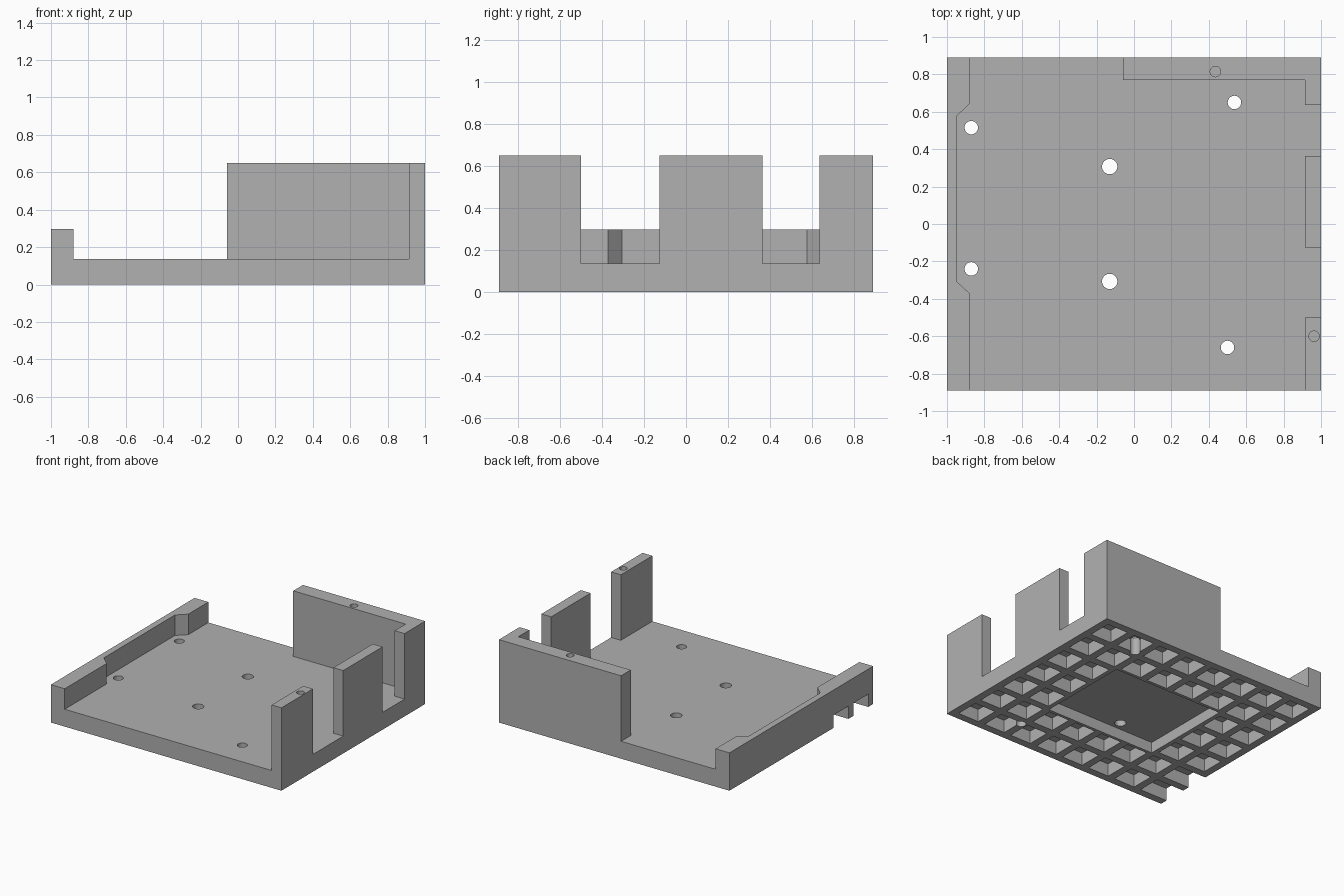
import bpy, bmesh, math

if "Cube" in bpy.data.objects:
    bpy.data.objects.remove(bpy.data.objects["Cube"], do_unlink=True)

# Single matte grey
grey = bpy.data.materials.new("mid_grey")
grey.use_nodes = True
colour = (0.44, 0.44, 0.44, 1)
grey.diffuse_color = colour
grey.node_tree.nodes["Principled BSDF"].inputs["Base Color"].default_value = colour

HX, HY = 1.0, 0.89       # half width and half depth of the tray
FLOOR = 0.136            # top of the base plate
WALL = 0.65              # top of the tall walls


def add_prism(bm, points, z0, z1):
    """Extrude a counter-clockwise outline from z0 up to z1."""
    face = bm.faces.new([bm.verts.new((x, y, z0)) for x, y in points])
    top = bmesh.ops.extrude_face_region(bm, geom=[face])["geom"]
    for v in top:
        if isinstance(v, bmesh.types.BMVert):
            v.co.z = z1


def rect(x0, x1, y0, y1):
    return [(x0, y0), (x1, y0), (x1, y1), (x0, y1)]


def circle(x, y, r, n=32):
    return [(x + r * math.cos(2 * math.pi * i / n),
             y + r * math.sin(2 * math.pi * i / n)) for i in range(n)]


def prisms(name, outlines, z0, z1):
    """Make one object from several separate prisms of equal height."""
    bm = bmesh.new()
    for points in outlines:
        add_prism(bm, points, z0, z1)
    bmesh.ops.recalc_face_normals(bm, faces=bm.faces[:])
    mesh = bpy.data.meshes.new(name)
    bm.to_mesh(mesh)
    bm.free()
    mesh.materials.append(grey)
    obj = bpy.data.objects.new(name, mesh)
    bpy.context.scene.collection.objects.link(obj)
    return obj


def cut(obj, cutter):
    """Subtract the cutter, bake the result and remove the cutter."""
    cutter.hide_render = True
    mod = obj.modifiers.new("cut", "BOOLEAN")
    mod.operation = "DIFFERENCE"
    mod.solver = "EXACT"
    mod.object = cutter
    bpy.context.view_layer.update()
    graph = bpy.context.evaluated_depsgraph_get()
    mesh = bpy.data.meshes.new_from_object(obj.evaluated_get(graph))
    obj.modifiers.clear()
    obj.data = mesh
    bpy.data.objects.remove(cutter, do_unlink=True)


# Base plate
base = prisms("base_plate", [rect(-HX, HX, -HY, HY)], 0, FLOOR)

# Underside waffle of square pockets around a central recess
RIB, NX, NY = 0.06, 8, 7
cw = (2 * HX - RIB * (NX + 1)) / NX
ch = (2 * HY - RIB * (NY + 1)) / NY
cells = []
for i in range(NX):
    for j in range(NY):
        if 2 <= i <= 5 and 2 <= j <= 4:
            continue
        x = -HX + RIB + i * (cw + RIB)
        y = -HY + RIB + j * (ch + RIB)
        cells.append(rect(x, x + cw, y, y + ch))
cut(base, prisms("pocket_cutter", cells, -0.05, 0.1))
cut(base, prisms("recess_cutter", [rect(-0.48, 0.48, -0.375, 0.375)], -0.05, 0.085))

# Two pockets open through the right-hand rim near the front
slots = []
for j in range(2):
    y = -HY + RIB + j * (ch + RIB)
    slots.append(rect(-HX - 0.05, -HX + RIB + 0.03, y, y + ch))
cut(base, prisms("slot_cutter", slots, -0.05, 0.1))

# Through holes
holes = [(-0.87, 0.515, 0.036), (-0.87, -0.24, 0.036), (0.537, 0.65, 0.036),
         (0.5, -0.66, 0.036), (-0.13, 0.307, 0.041), (-0.13, -0.307, 0.041)]
cut(base, prisms("hole_cutter", [circle(*h) for h in holes], -0.1, 0.3))

# Low side wall with a thinned middle
prisms("low_side_wall", [[(-1, -HY), (-0.88, -HY), (-0.88, -0.37), (-0.95, -0.305),
                          (-0.95, 0.575), (-0.88, 0.642), (-0.88, HY), (-1, HY)]],
       FLOOR, 0.297)

# L-shaped rear corner wall, and the two upright panels of the other side
corner = prisms("rear_corner_wall", [[(-0.06, 0.77), (0.915, 0.77), (0.915, 0.635),
                                      (1, 0.635), (1, HY), (-0.06, HY)]], FLOOR, WALL)
prisms("middle_side_panel", [rect(0.915, 1, -0.125, 0.363)], FLOOR, WALL)
front = prisms("front_side_panel", [rect(0.915, 1, -HY, -0.5)], FLOOR, WALL)

# Blind screw holes in the wall tops
for wall, x, y in ((corner, 0.435, 0.815), (front, 0.963, -0.6)):
    cut(wall, prisms("screw_hole_cutter", [circle(x, y, 0.028)], WALL - 0.2, WALL + 0.1))

# Crisp flat faces with smooth hole walls
for obj in bpy.context.scene.objects:
    obj.select_set(obj.type == "MESH")
bpy.context.view_layer.objects.active = base
bpy.ops.object.shade_smooth_by_angle(angle=math.radians(30))
